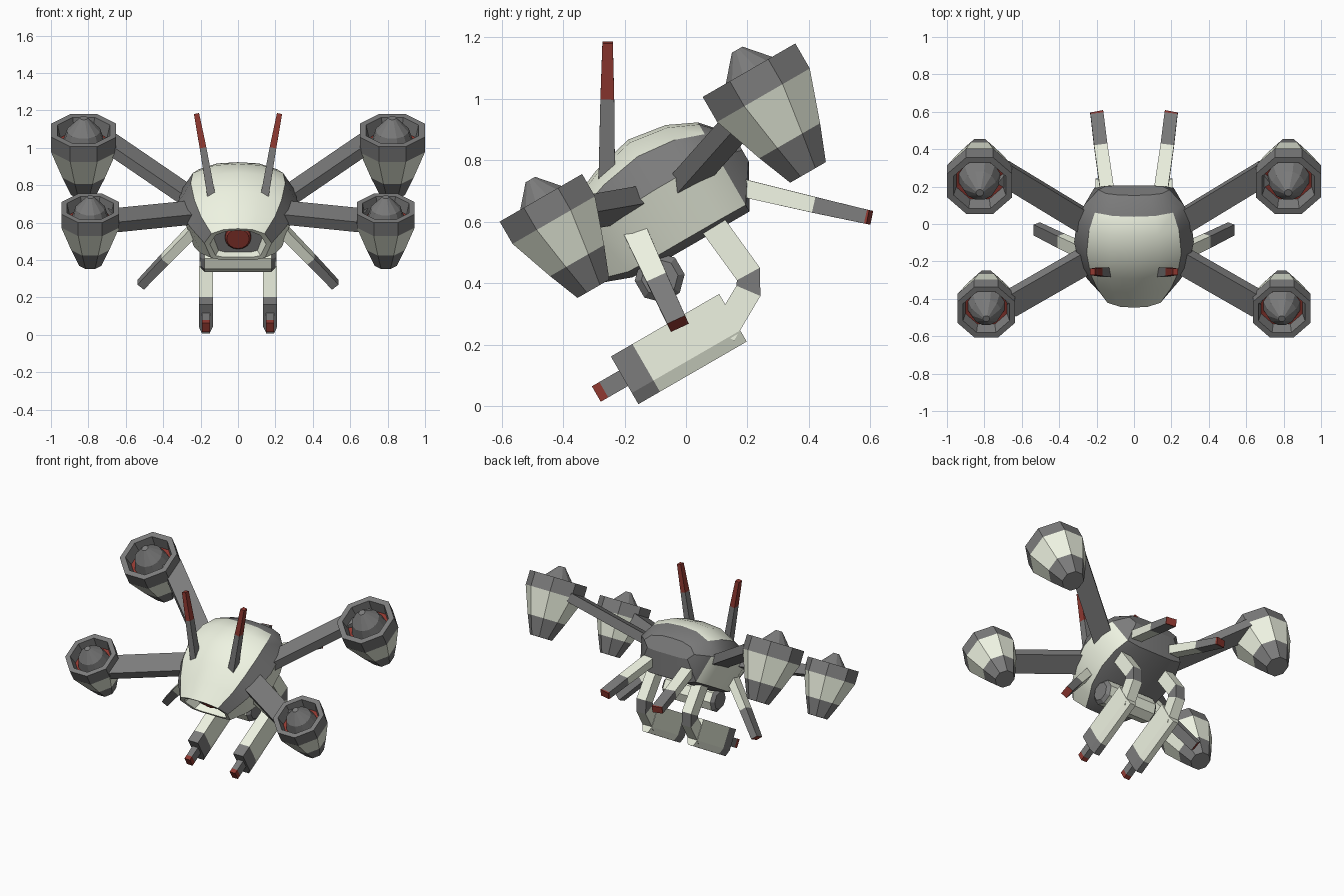
import bpy, bmesh, math
from mathutils import Vector, Matrix

if "Cube" in bpy.data.objects:
    bpy.data.objects.remove(bpy.data.objects["Cube"])

TILT = Matrix.Rotation(math.radians(30), 4, 'X')   # the craft hovers nose-down


def material(name, rgb):
    m = bpy.data.materials.new(name)
    m.diffuse_color = (*rgb, 1)
    m.use_nodes = True
    m.node_tree.nodes["Principled BSDF"].inputs["Base Color"].default_value = m.diffuse_color
    return m


MATS = [material("pale_shell", (0.86, 0.90, 0.76)),
        material("dark_grey", (0.20, 0.20, 0.20)),
        material("red", (0.28, 0.04, 0.03))]
PALE, GREY, RED = 0, 1, 2


def loft(name, rings, mats, caps=(GREY, GREY), tilt=True, mirror=False, smooth=0):
    """Bridge rings of points; mats holds one material (or one per side) per span."""
    for sx in ((1, -1) if mirror else (1,)):
        bm = bmesh.new()
        vs = [[bm.verts.new((p[0] * sx, p[1], p[2])) for p in r] for r in rings]
        n = len(rings[0])
        for i, mat in enumerate(mats):
            for k in range(n):
                j = (k + 1) % n
                f = bm.faces.new((vs[i][k], vs[i][j], vs[i + 1][j], vs[i + 1][k]))
                f.material_index = mat[k] if isinstance(mat, list) else mat
        for ring, c in ((vs[0], caps[0]), (vs[-1], caps[1])):
            bm.faces.new(ring).material_index = c
        bmesh.ops.recalc_face_normals(bm, faces=bm.faces)
        if tilt:
            bm.transform(TILT)
        suffix = "" if not mirror else ("_right" if sx > 0 else "_left")
        me = bpy.data.meshes.new(name + suffix)
        bm.to_mesh(me)
        bm.free()
        for m in MATS:
            me.materials.append(m)
        ob = bpy.data.objects.new(name + suffix, me)
        bpy.context.collection.objects.link(ob)
        if smooth:
            bpy.ops.object.select_all(action='DESELECT')
            ob.select_set(True)
            bpy.context.view_layer.objects.active = ob
            bpy.ops.object.shade_smooth_by_angle(angle=math.radians(smooth))


def beam(name, pts, sizes, mats, side, caps=(GREY, GREY), tilt=False, mirror=True):
    """Rectangular bar along a path; sizes are (width along side, thickness)."""
    pts = [Vector(p) for p in pts]
    rings = []
    for i, p in enumerate(pts):
        t = (pts[min(i + 1, len(pts) - 1)] - pts[max(i - 1, 0)]).normalized()
        s = Vector(side)
        s = (s - t * s.dot(t)).normalized()
        u = t.cross(s)
        w, h = sizes[i] if isinstance(sizes, list) else sizes
        rings.append([p + s * a * w / 2 + u * b * h / 2
                      for a, b in ((1, 1), (-1, 1), (-1, -1), (1, -1))])
    loft(name, rings, mats, caps, tilt, mirror)


def lathe(name, centre, profile, mats, n, scale=1, **kw):
    """Upright n-sided turned part; radii measured across the flats."""
    rings = []
    for r, z in profile:
        r *= scale / math.cos(math.pi / n)
        rings.append([Vector(centre) + Vector((r * math.cos((k + .5) * math.tau / n),
                     r * math.sin((k + .5) * math.tau / n), z * scale)) for k in range(n)])
    loft(name, rings, mats, mirror=True, **kw)


# Hull: faceted shell with a recessed visor
HALF = [(0, 1), (.42, .94), (.79, .66), (1, 0), (.8, -.88), (.5, -1), (0, -1)]


def hull_ring(y, w, top, bottom, mid, lean):
    half = []
    for px, pz in HALF:
        z = mid + pz * ((top - mid) if pz > 0 else (mid - bottom))
        half.append(Vector((px * w, y - lean * (z - mid), z)))
    return half + [Vector((-p.x, p.y, p.z)) for p in half[5:0:-1]]


hull = [hull_ring(*s) for s in (
    (.00, .13, .69, .51, .60, .0),
    (-.07, .15, .70, .505, .60, .27),
    (-.075, .18, .715, .487, .61, .27),
    (.03, .25, .76, .45, .64, .15),
    (.13, .295, .81, .445, .655, 0),
    (.27, .32, .845, .445, .66, 0),
    (.40, .305, .825, .445, .66, 0),
    (.495, .265, .78, .445, .65, 0),
    (.575, .19, .69, .585, .63, 0))]
sides = [PALE, PALE, GREY, PALE, GREY, GREY]
band = sides + sides[::-1]
loft("hull", hull, [PALE, PALE] + [band] * 5 + [GREY], smooth=28)

# Red eye in the visor
loft("eye", [[(r * math.cos(a * math.tau / 16), y, .61 + r * math.sin(a * math.tau / 16))
              for a in range(16)] for r, y in ((.07, .03), (.07, -.02), (.06, -.03))],
     [RED, RED], (RED, RED))

# Rotor pods, hubs and arms
POD = [(.067, -.384), (.114, -.265), (.174, -.094), (.174, 0), (.140, 0), (.125, -.075),
       (.09, -.08)]
HUB = [(.112, -.085), (.087, 0), (.02, .077)]
for label, centre, k, root, tip, size in (
        ("rear", (.825, .724, .844), 1, (.22, .342, .622), (.70, .758, .760), (.125, .06)),
        ("front", (.79, -.07, .823), .89, (.22, .178, .655), (.67, -.068, .745), (.135, .065))):
    lathe(label + "_pod", centre, POD, [GREY, PALE, GREY, GREY, GREY, RED], 8, k,
          caps=(GREY, RED))
    lathe(label + "_hub", centre, HUB, [GREY] * 2, 12, k)
    beam(label + "_arm", [root, tip], size, [GREY], (0, 1, 0), tilt=True)

# Upright antennas on the brow
beam("antenna", [(.135, -.258, .70), (.187, -.256, 1.0), (.222, -.255, 1.183)],
     [(.045, .055), (.036, .045), (.028, .034)], [GREY, RED], (1, 0, 0), (GREY, RED))

# Tail fins
beam("tail_fin", [(.135, .12, .725), (.178, .42, .654), (.198, .588, .616), (.20, .598, .614)],
     [(.075, .06), (.072, .052), (.07, .046), (.07, .046)],
     [PALE, GREY, RED], (1, 0, 0), (PALE, RED))

# Side stabilisers
beam("side_fin", [(.22, -.17, .58), (.39, -.09, .405), (.52, -.026, .268)],
     [(.078, .055), (.07, .05), (.064, .045)], [PALE, GREY], (0, 1, .45), (PALE, RED))

# Belly crossbar between the weapon mounts
loft("belly_crossbar", [[(x, .135 + r * math.cos((a + .5) * math.tau / 8),
                          .405 + r * math.sin((a + .5) * math.tau / 8)) for a in range(8)]
                        for x, r in ((-.2, .06), (-.18, .082), (.18, .082), (.2, .06))],
     [GREY, PALE, GREY])

# Bent gun mounts with a grey elbow
beam("gun_mount", [(.172, .08, .60), (.172, .203, .43), (.172, .203, .375), (.172, .12, .235)],
     (.07, .085), [PALE, GREY, PALE], (1, 0, 0), (PALE, PALE))

# Guns with a keel-shaped underside, grey muzzle block, barrel and red tip
KEEL = [(.0375, .262), (.0375, .125), (.02, .083), (-.02, .083), (-.0375, .125), (-.0375, .262)]
loft("gun_body", [[(.172 + x, y, z) for x, z in KEEL] for y in (.276, -.05, -.131)],
     [PALE, GREY], (PALE, GREY), mirror=True)
beam("gun_barrel", [(.172, -.12, .18), (.172, -.205, .18), (.172, -.233, .18)],
     (.042, .058), [GREY, RED], (1, 0, 0), (GREY, RED), tilt=True)
